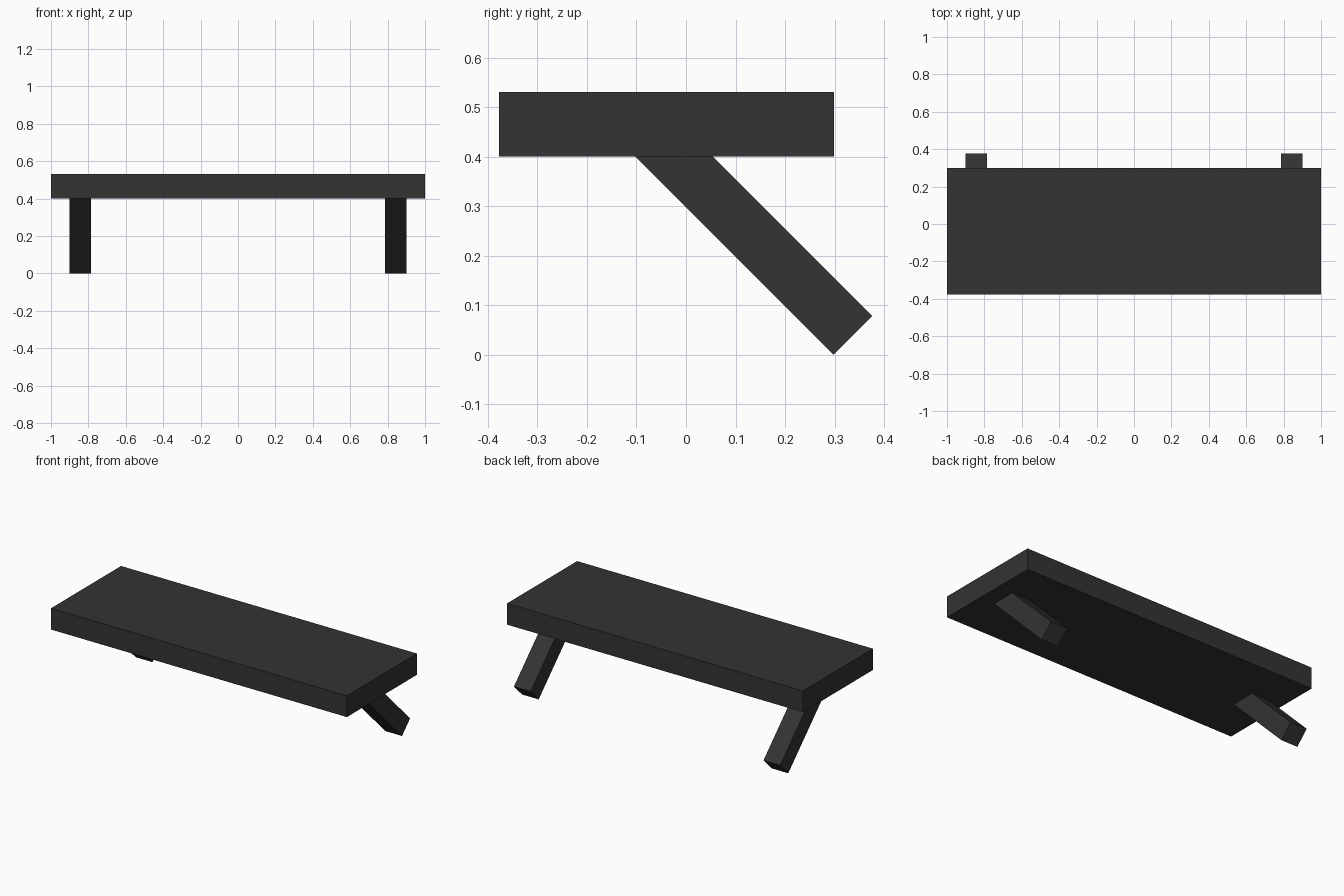
import bpy

if "Cube" in bpy.data.objects:
    bpy.data.objects.remove(bpy.data.objects["Cube"])

dark = bpy.data.materials.new("dark grey")
dark.diffuse_color = (0.033, 0.033, 0.033, 1)
dark.use_nodes = True
dark.node_tree.nodes["Principled BSDF"].inputs["Base Color"].default_value = dark.diffuse_color


def prism(name, profile, x0, x1):
    """Extrude a (y, z) profile from x0 to x1."""
    n = len(profile)
    verts = [(x, y, z) for x in (x0, x1) for y, z in profile]
    faces = [tuple(reversed(range(n))), tuple(range(n, 2 * n))]
    faces += [(i, (i + 1) % n, n + (i + 1) % n, n + i) for i in range(n)]
    mesh = bpy.data.meshes.new(name)
    mesh.from_pydata(verts, [], faces)
    mesh.materials.append(dark)
    obj = bpy.data.objects.new(name, mesh)
    bpy.context.collection.objects.link(obj)
    return obj


# Flat slab on top
prism("slab", [(-0.377, 0.40), (0.299, 0.40), (0.299, 0.53), (-0.377, 0.53)], -1, 1)

# Two slanted struts reaching down and back, cut flush with the slab underside
strut = [(0.298, 0.0), (0.376, 0.078), (0.054, 0.40), (-0.102, 0.40)]
prism("left_strut", strut, -0.90, -0.787)
prism("right_strut", strut, 0.787, 0.90)
